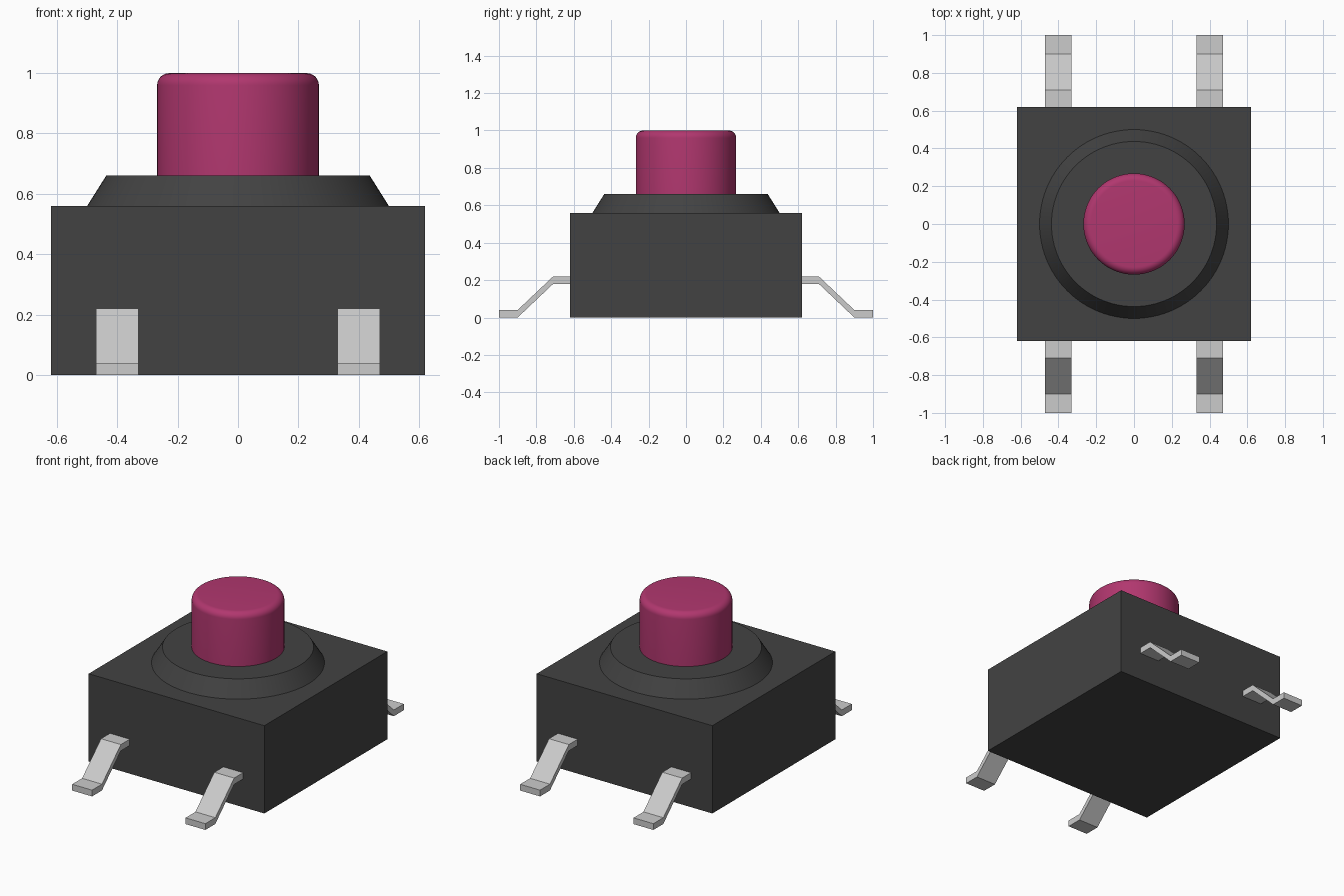
import bpy, bmesh, math

cube = bpy.data.objects.get("Cube")
if cube:
    bpy.data.objects.remove(cube, do_unlink=True)


def make_material(name, rgb, roughness=0.5):
    mat = bpy.data.materials.new(name)
    mat.use_nodes = True
    mat.diffuse_color = (*rgb, 1)
    bsdf = mat.node_tree.nodes["Principled BSDF"]
    bsdf.inputs["Base Color"].default_value = (*rgb, 1)
    bsdf.inputs["Roughness"].default_value = roughness
    return mat


charcoal = make_material("charcoal plastic", (0.055, 0.055, 0.055))
magenta = make_material("magenta plastic", (0.44, 0.038, 0.158))
silver = make_material("silver metal", (0.60, 0.60, 0.60))


def finish(name, bm, mat, smooth=False):
    bmesh.ops.recalc_face_normals(bm, faces=bm.faces)
    mesh = bpy.data.meshes.new(name)
    bm.to_mesh(mesh)
    bm.free()
    mesh.materials.append(mat)
    obj = bpy.data.objects.new(name, mesh)
    bpy.context.collection.objects.link(obj)
    if smooth:
        bpy.ops.object.select_all(action="DESELECT")
        obj.select_set(True)
        bpy.context.view_layer.objects.active = obj
        bpy.ops.object.shade_smooth_by_angle(angle=math.radians(30))
    return obj


def turned(name, profile, mat, segments=96):
    """Solid of revolution from (radius, z) points, capped at both ends."""
    bm = bmesh.new()
    rings = [[bm.verts.new((r * math.cos(2 * math.pi * i / segments),
                            r * math.sin(2 * math.pi * i / segments), z))
              for i in range(segments)] for r, z in profile]
    for low, high in zip(rings, rings[1:]):
        for i in range(segments):
            j = (i + 1) % segments
            bm.faces.new((low[i], low[j], high[j], high[i]))
    bm.faces.new(rings[0])
    bm.faces.new(rings[-1])
    return finish(name, bm, mat, smooth=True)


def leg(name, x, side):
    """Bent flat strip, extruded across its width."""
    path = [(0.60, 0.18), (0.71, 0.18), (0.90, 0.0), (1.0, 0.0)]
    thickness, half_width = 0.04, 0.07
    outline = path + [(y, z + thickness) for y, z in reversed(path)]
    bm = bmesh.new()
    left, right = [[bm.verts.new((x + s * half_width, side * y, z))
                    for y, z in outline] for s in (-1, 1)]
    n = len(path)
    for i in range(2 * n):
        j = (i + 1) % (2 * n)
        bm.faces.new((left[i], left[j], right[j], right[i]))
    for edge in (left, right):
        for i in range(n - 1):
            bm.faces.new((edge[i], edge[i + 1], edge[-2 - i], edge[-1 - i]))
    return finish(name, bm, silver)


# Square housing
bm = bmesh.new()
bmesh.ops.create_cube(bm, size=1)
for v in bm.verts:
    v.co.x *= 1.24
    v.co.y *= 1.24
    v.co.z = (v.co.z + 0.5) * 0.56
finish("housing", bm, charcoal)

# Tapered collar on the housing
turned("collar", [(0.50, 0.555), (0.50, 0.56), (0.437, 0.66)], charcoal)

# Push button with a rounded top rim
fillet, radius, top = 0.04, 0.268, 1.0
rim = [(radius - fillet + fillet * math.cos(a), top - fillet + fillet * math.sin(a))
       for a in (math.pi / 2 * k / 8 for k in range(9))]
turned("button", [(radius, 0.65)] + rim, magenta)

# Four legs, two at the front and two at the back
for end, side in (("front", -1), ("back", 1)):
    for hand, x in (("right", -0.40), ("left", 0.40)):
        leg(f"{end}_{hand}_leg", x, side)
